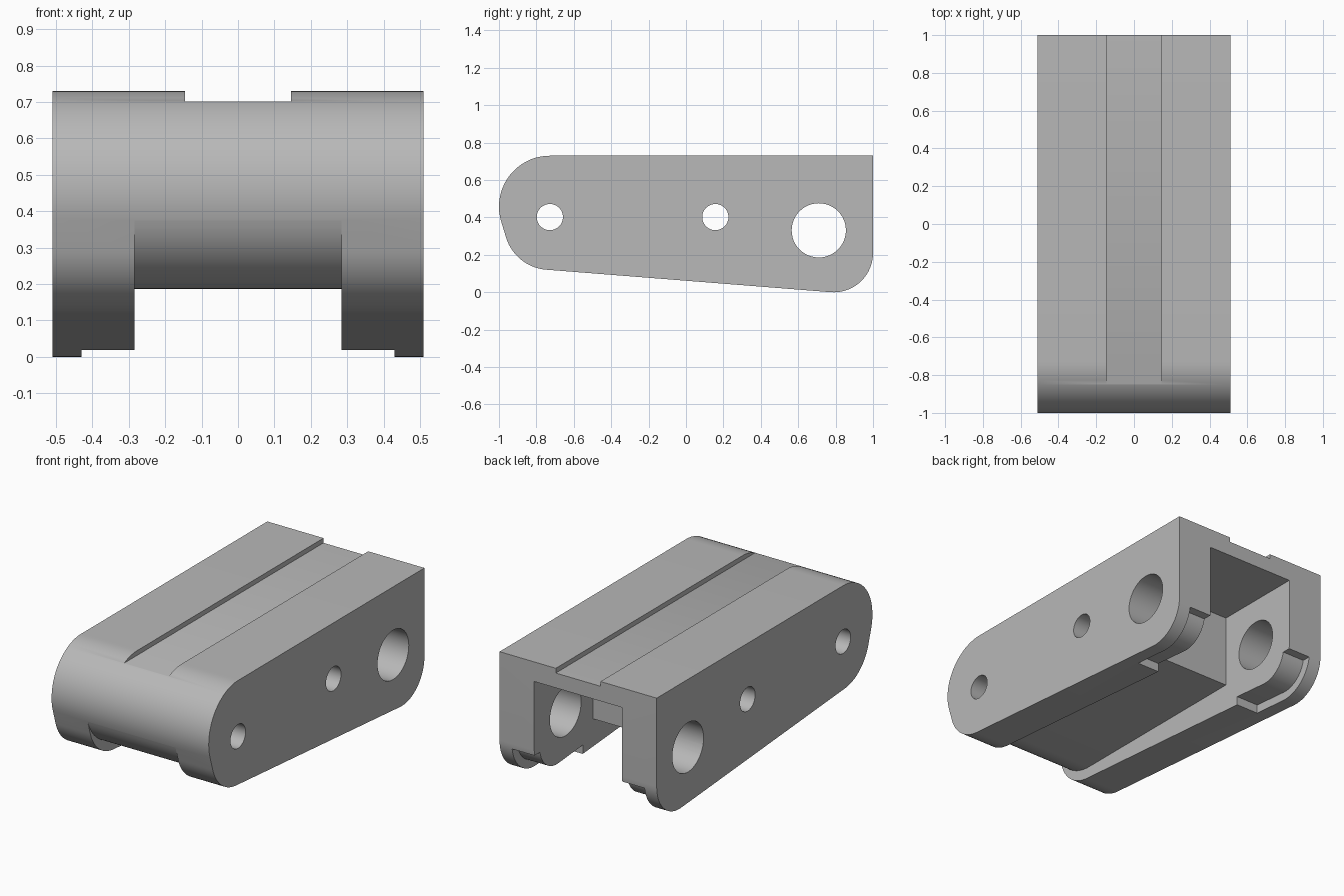
import bpy, bmesh
from math import cos, sin, radians

if "Cube" in bpy.data.objects:
    bpy.data.objects.remove(bpy.data.objects["Cube"], do_unlink=True)

HALF_WIDTH = 0.51
CHANNEL = 0.285
NOSE = (-0.728, 0.458)
CHIN = (-0.728, 0.365)
HEEL = (0.79, 0.21)

grey = bpy.data.materials.new("plain grey")
grey.use_nodes = True
colour = (0.48, 0.48, 0.48, 1)
grey.diffuse_color = colour
grey.node_tree.nodes["Principled BSDF"].inputs["Base Color"].default_value = colour


def arc(centre, radius, start, end, steps=20):
    angles = [radians(start + (end - start) * i / steps) for i in range(steps + 1)]
    return [(centre[0] + radius * cos(a), centre[1] + radius * sin(a)) for a in angles]


def extrude(name, profile, x0, x1):
    """Extrude a closed side profile of (y, z) points from x0 to x1."""
    bm = bmesh.new()
    face = bm.faces.new([bm.verts.new((x0, y, z)) for y, z in profile])
    result = bmesh.ops.extrude_face_region(bm, geom=[face])
    moved = [v for v in result["geom"] if isinstance(v, bmesh.types.BMVert)]
    bmesh.ops.translate(bm, verts=moved, vec=(x1 - x0, 0, 0))
    bmesh.ops.recalc_face_normals(bm, faces=bm.faces)
    mesh = bpy.data.meshes.new(name)
    bm.to_mesh(mesh)
    bm.free()
    obj = bpy.data.objects.new(name, mesh)
    bpy.context.collection.objects.link(obj)
    mesh.materials.append(grey)
    return obj


def cut(target, cutter):
    cutter.hide_render = True
    mod = target.modifiers.new(cutter.name, "BOOLEAN")
    mod.operation = "DIFFERENCE"
    mod.solver = "EXACT"
    mod.object = cutter
    bpy.context.view_layer.objects.active = target
    bpy.ops.object.modifier_apply(modifier=mod.name)
    bpy.data.objects.remove(cutter, do_unlink=True)


# Rounded side outline of the whole housing
outline = (arc(NOSE, 0.272, 90, 197) + arc(CHIN, 0.245, 197, 265.5)
           + arc(HEEL, 0.21, 265.5, 360) + [(1, 0.73)])
body = extrude("housing", outline, -HALF_WIDTH, HALF_WIDTH)

# Underside channel: shallow below the rounded core, deep at the back
channel = ([(1.1, 0.615), (0.453, 0.615), (0.453, 0.187)]
           + arc(NOSE, 0.272, 270, 198)
           + [(-1.1, 0.37), (-1.1, -0.1), (1.1, -0.1)])
cut(body, extrude("channel_cutter", channel, -CHANNEL, CHANNEL))

# Wide shallow groove along the top
groove = [(-1.1, 0.702), (1.1, 0.702), (1.1, 0.9), (-1.1, 0.9)]
cut(body, extrude("groove_cutter", groove, -0.145, 0.145))

# Stepped recess on the inner heel of each side wall
recess = ([(0.55, -0.1), (0.55, 0.07)] + arc(HEEL, 0.16, 265.5, 349)
          + [(1.1, 0.18), (1.1, -0.1)])
for side in (-1, 1):
    cut(body, extrude("recess_cutter", recess, side * 0.25, side * 0.43))

# Pin holes and large rear hole
for y, z, radius in ((-0.728, 0.402, 0.07), (0.157, 0.402, 0.07), (0.71, 0.331, 0.145)):
    hole = arc((y, z), radius, 0, 360, 48)[:-1]
    cut(body, extrude("hole_cutter", hole, -0.7, 0.7))

# Smooth the curved walls, keep the corners crisp
bpy.ops.object.select_all(action="DESELECT")
body.select_set(True)
bpy.context.view_layer.objects.active = body
bpy.ops.object.shade_smooth_by_angle(angle=radians(30))
